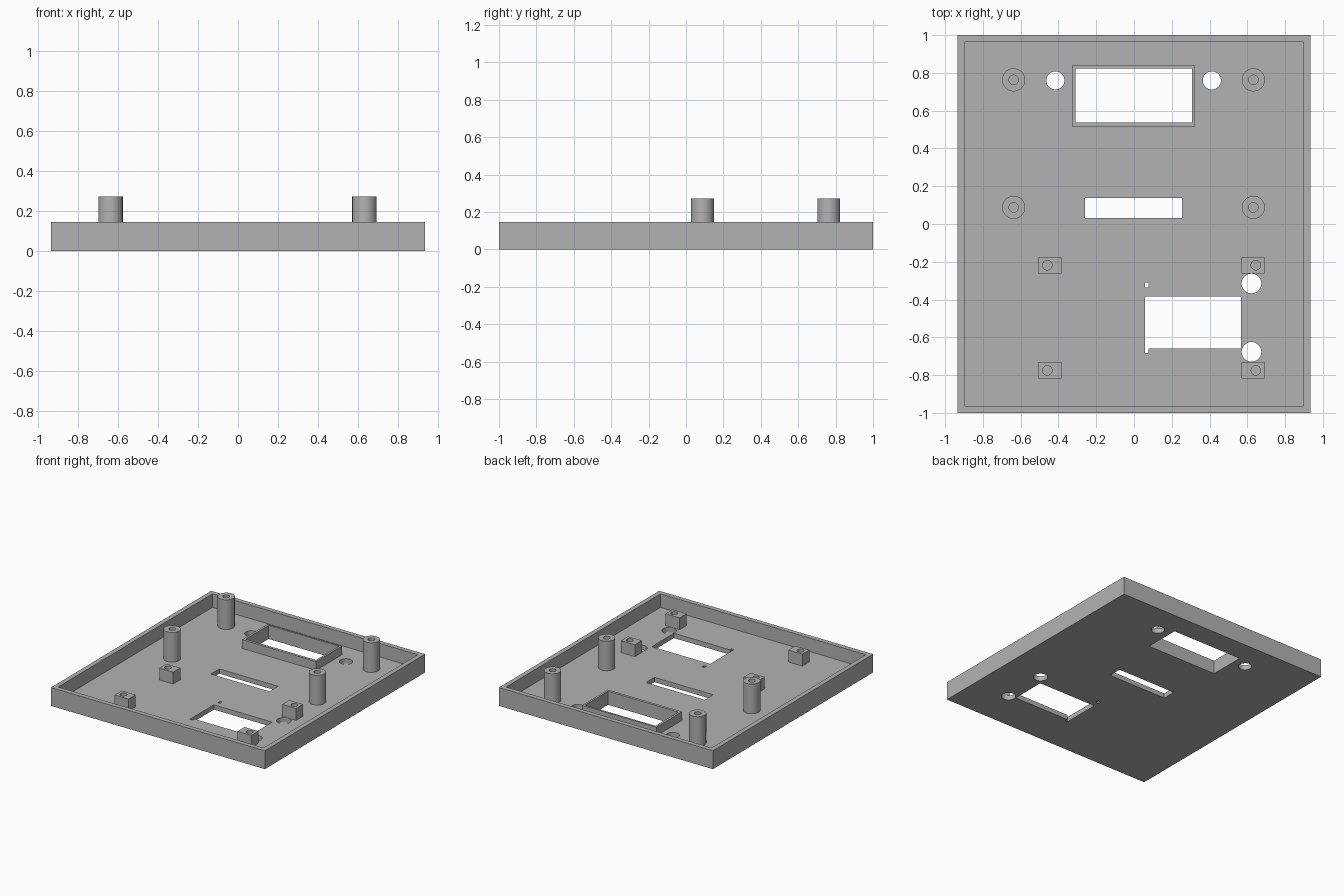
import bpy
import math

cube = bpy.data.objects.get("Cube")
if cube:
    bpy.data.objects.remove(cube, do_unlink=True)

FLOOR, WALL, RIM_TOP = 0.038, 0.037, 0.145
HALF_X, HALF_Y = 0.935, 1.0

grey = bpy.data.materials.new("plastic grey")
grey.use_nodes = True
COLOUR = (0.45, 0.45, 0.45, 1)
grey.diffuse_color = COLOUR
grey.node_tree.nodes["Principled BSDF"].inputs["Base Color"].default_value = COLOUR


def finish(obj, name):
    obj.name = name
    obj.data.materials.clear()
    obj.data.materials.append(grey)
    return obj


def box(name, x0, x1, y0, y1, z0, z1):
    bpy.ops.mesh.primitive_cube_add(
        size=1, location=((x0 + x1) / 2, (y0 + y1) / 2, (z0 + z1) / 2))
    obj = bpy.context.object
    obj.scale = (x1 - x0, y1 - y0, z1 - z0)
    bpy.ops.object.transform_apply(location=True, rotation=False, scale=True)
    return finish(obj, name)


def cylinder(name, x, y, r, z0, z1, sides=48):
    bpy.ops.mesh.primitive_cylinder_add(
        vertices=sides, radius=r, depth=z1 - z0, location=(x, y, (z0 + z1) / 2))
    return finish(bpy.context.object, name)


def cut(target, cutter):
    """Subtract the cutter for good, then discard it."""
    mod = target.modifiers.new("cut", "BOOLEAN")
    mod.operation = "DIFFERENCE"
    mod.solver = "EXACT"
    mod.object = cutter
    bpy.ops.object.select_all(action="DESELECT")
    bpy.context.view_layer.objects.active = target
    target.select_set(True)
    bpy.ops.object.modifier_apply(modifier=mod.name)
    bpy.data.objects.remove(cutter, do_unlink=True)


def shade(obj):
    bpy.ops.object.select_all(action="DESELECT")
    bpy.context.view_layer.objects.active = obj
    obj.select_set(True)
    bpy.ops.object.shade_smooth_by_angle(angle=math.radians(30))


# Open tray with thin walls
tray = box("tray", -HALF_X, HALF_X, -HALF_Y, HALF_Y, 0, RIM_TOP)
cut(tray, box("cavity", WALL - HALF_X, HALF_X - WALL,
              WALL - HALF_Y, HALF_Y - WALL, FLOOR, 0.5))

# Rectangular openings: display window, slot, lower window, notch, pin hole
WINDOW = (-0.309, 0.306, 0.537, 0.823)
openings = [
    WINDOW,
    (-0.26, 0.253, 0.032, 0.138),
    (0.057, 0.567, -0.66, -0.383),
    (0.057, 0.078, -0.682, -0.65),
    (0.057, 0.078, -0.335, -0.31),
]
for rect in openings:
    cut(tray, box("opening", *rect, -0.1, 0.3))

# Round screw holes through the floor
for x, y, r in [(-0.416, 0.76, 0.048), (0.412, 0.76, 0.048),
                (0.622, -0.315, 0.052), (0.622, -0.677, 0.052)]:
    cut(tray, cylinder("screw_hole", x, y, r, -0.1, 0.3))
shade(tray)

# Raised frame around the display window
frame = box("window_frame", -0.327, 0.322, 0.516, 0.838, FLOOR - 0.005, 0.107)
cut(frame, box("frame_opening", *WINDOW, -0.1, 0.3))

# Tall round posts with blind holes
for side, x in (("right", -0.637), ("left", 0.632)):
    for row, y in (("back", 0.763), ("middle", 0.088)):
        post = cylinder(f"post_{row}_{side}", x, y, 0.061, FLOOR - 0.005, 0.272)
        cut(post, cylinder("post_hole", x, y, 0.025, FLOOR, 0.4, 32))
        shade(post)

# Short square blocks with blind holes
for side, x, hole_x in (("right", -0.444, -0.459), ("left", 0.63, 0.645)):
    for row, y in (("middle", -0.218), ("front", -0.775)):
        block = box(f"block_{row}_{side}", x - 0.061, x + 0.061,
                    y - 0.044, y + 0.044, FLOOR - 0.005, 0.132)
        cut(block, cylinder("block_hole", hole_x, y, 0.025, FLOOR, 0.3, 32))
        shade(block)
